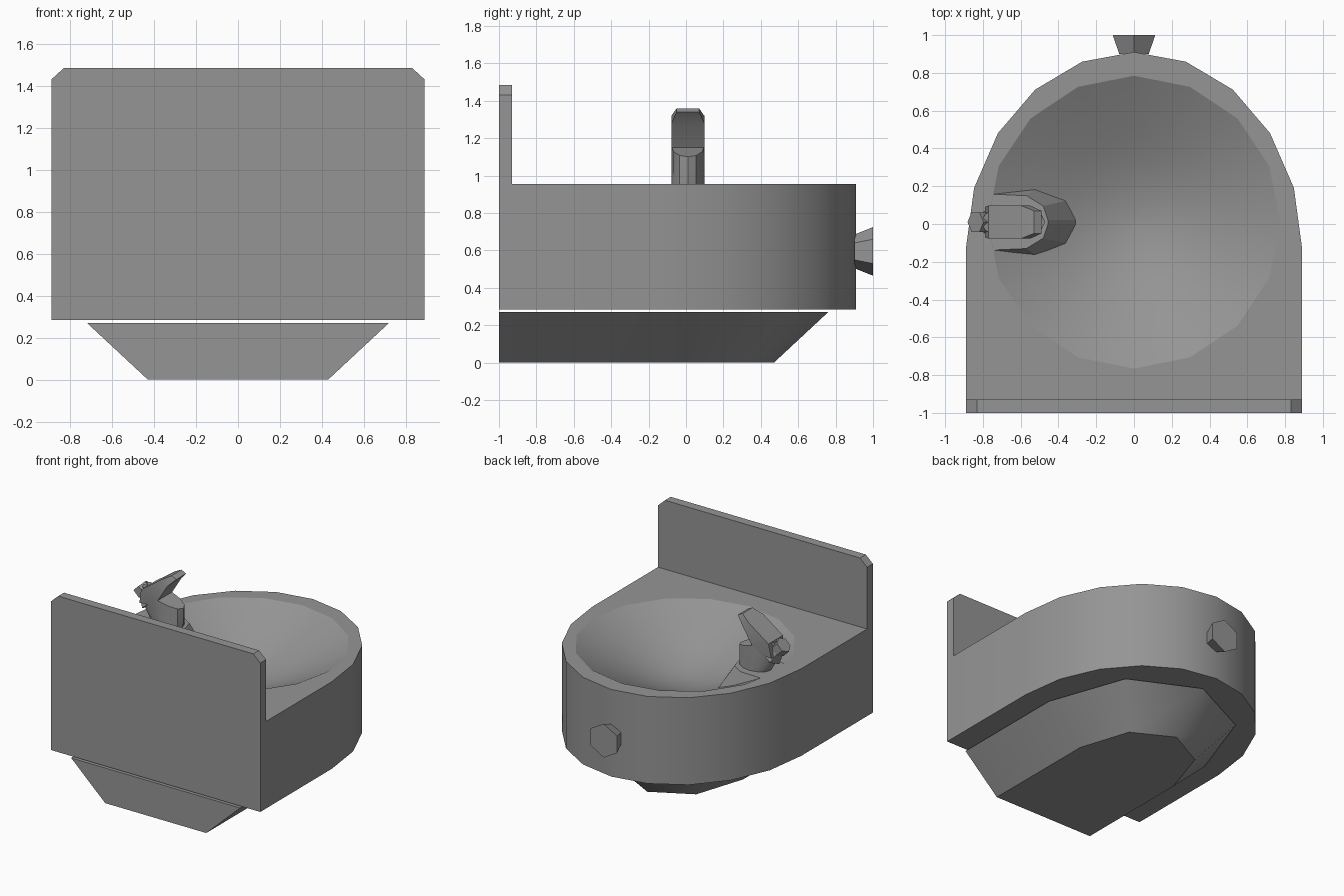
import bpy, bmesh, math
from mathutils import Matrix

cube = bpy.data.objects.get("Cube")
if cube:
    bpy.data.objects.remove(cube, do_unlink=True)

metal = bpy.data.materials.new("brushed_grey")
metal.use_nodes = True
GREY = (0.3, 0.3, 0.3, 1)
metal.diffuse_color = GREY
metal.node_tree.nodes["Principled BSDF"].inputs["Base Color"].default_value = GREY


def loft(name, rings, smooth=None):
    """Skin a list of equal-length point rings and cap both ends."""
    bm = bmesh.new()
    rows = [[bm.verts.new(p) for p in ring] for ring in rings]
    n = len(rows[0])
    for a, b in zip(rows, rows[1:]):
        for i in range(n):
            j = (i + 1) % n
            bm.faces.new((a[i], a[j], b[j], b[i]))
    bm.faces.new(rows[0])
    bm.faces.new(rows[-1])
    bmesh.ops.recalc_face_normals(bm, faces=bm.faces)
    mesh = bpy.data.meshes.new(name)
    bm.to_mesh(mesh)
    bm.free()
    obj = bpy.data.objects.new(name, mesh)
    bpy.context.collection.objects.link(obj)
    mesh.materials.append(metal)
    if smooth:
        shade(obj, smooth)
    return obj


def shade(obj, degrees):
    bpy.ops.object.select_all(action='DESELECT')
    obj.select_set(True)
    bpy.context.view_layer.objects.active = obj
    bpy.ops.object.shade_smooth_by_angle(angle=math.radians(degrees))


def ellipse(cx, cy, z, rx, ry, n, tilt=0.0):
    """Horizontal ring whose height may fall along x."""
    pts = []
    for i in range(n):
        a = 2 * math.pi * i / n
        dx = rx * math.cos(a)
        pts.append((cx + dx, cy + ry * math.sin(a), z + tilt * dx))
    return pts


def arch(half, cy, ry, back, z, n):
    """Straight-sided outline closed by a half ellipse at +y."""
    arc = [(half * math.cos(math.pi * i / n), cy + ry * math.sin(math.pi * i / n), z)
           for i in range(n + 1)]
    return arc + [(-half, back, z), (half, back, z)]


RIM, FLOOR, HALF = 0.955, 0.285, 0.89

# Basin body with a dished bowl cut into its top
basin = loft("basin_body", [arch(HALF, -0.13, 1.04, -0.96, z, 10) for z in (FLOOR, RIM)])
BOWL_R = 0.775
dish = [(1, -0.1), (1, 0), (0.87, 0.052), (0.73, 0.105), (0.58, 0.16),
        (0.44, 0.207), (0.3, 0.245), (0.16, 0.27), (0.03, 0.28)]
cutter = loft("bowl_cutter", [ellipse(0, 0.01, RIM - drop, f * BOWL_R, f * BOWL_R, 16)
                              for f, drop in dish])
cutter.hide_render = True
cut = basin.modifiers.new("bowl", 'BOOLEAN')
cut.operation, cut.object, cut.solver = 'DIFFERENCE', cutter, 'EXACT'
bpy.context.view_layer.objects.active = basin
bpy.ops.object.modifier_apply(modifier=cut.name)
bpy.data.objects.remove(cutter, do_unlink=True)
shade(basin, 24)

# Splash plate with clipped upper corners
plate = [(-HALF, FLOOR), (HALF, FLOOR), (HALF, 1.43), (0.83, 1.485),
         (-0.83, 1.485), (-HALF, 1.43)]
loft("splash_plate", [[(x, y, z) for x, z in plate] for y in (-1, -0.93)])

# Tapered housing below the basin
loft("lower_housing", [arch(0.43, -0.08, 0.55, -1, 0, 4),
                       arch(0.72, -0.08, 0.84, -1, 0.27, 4)], 40)


def hex_knob(name, r1, r2, depth, matrix):
    """Six-sided frustum along the local z axis."""
    return loft(name, [[matrix @ Matrix.Translation(p).translation
                        for p in ellipse(0, 0, z, r, r, 6)]
                       for r, z in ((r1, 0), (r2, depth))])


# Push button, flaring outward
hex_knob("push_button", 0.09, 0.13, 0.1, Matrix.Translation((0, 0.9, 0.595))
         @ Matrix.Rotation(-math.pi / 2, 4, 'X') @ Matrix.Rotation(math.pi / 6, 4, 'Z'))

# Pedestal that carries the spout out over the bowl
CY = 0.01


def mirrored(half_pts, z):
    return ([(x, CY + y, z) for x, y in half_pts]
            + [(x, CY - y, z) for x, y in reversed(half_pts)])


loft("spout_pedestal", [
    mirrored([(-0.8, 0.15), (-0.57, 0.14), (-0.48, 0.085), (-0.455, 0.01)], RIM - 0.001),
    mirrored([(-0.8, 0.25), (-0.44, 0.23), (-0.29, 0.13), (-0.25, 0.01)], 0.65)])

# Spout body, flaring backward with a sloping top
loft("spout_body", [ellipse(-0.6, CY, 0.94, 0.12, 0.088, 12),
                    ellipse(-0.63, CY, 1.03, 0.16, 0.088, 12, -0.15),
                    ellipse(-0.64, CY, 1.155, 0.17, 0.088, 12, -0.32)], 35)

# Mouth guard, a wedge rising over the spout and narrowing at the tip
guard = [((-0.79, 1.09), (-0.66, 1.1), 0.08), ((-0.77, 1.2), (-0.63, 1.15), 0.088),
         ((-0.60, 1.32), (-0.55, 1.28), 0.088), ((-0.53, 1.36), (-0.49, 1.34), 0.06)]
loft("mouth_guard", [[(b[0], CY - w, b[1]), (b[0], CY + w, b[1]),
                      (f[0], CY + w, f[1]), (f[0], CY - w, f[1])] for b, f, w in guard], 35)

# Nozzle nut and its stem behind the guard
lean = Matrix.Translation((-0.74, CY, 1.08)) @ Matrix.Rotation(math.radians(-45), 4, 'Y')
hex_knob("nozzle_stem", 0.085, 0.045, 0.09, lean)
hex_knob("nozzle_nut", 0.06, 0.06, 0.065, lean @ Matrix.Translation((0, 0, 0.075)))
